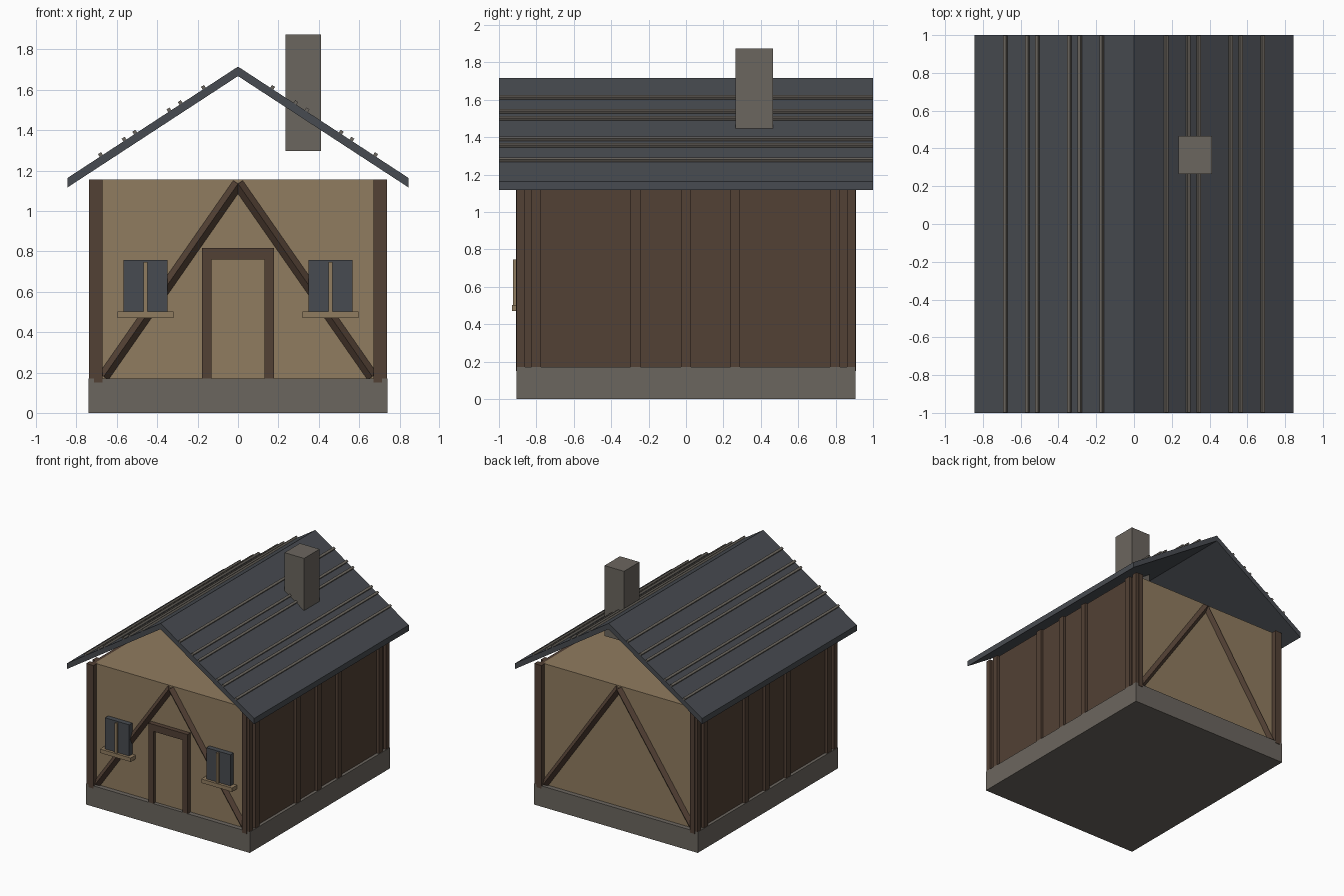
import bpy
import math
from mathutils import Vector

cube = bpy.data.objects.get("Cube")
if cube:
    bpy.data.objects.remove(cube, do_unlink=True)


def material(name, rgb):
    mat = bpy.data.materials.new(name)
    mat.use_nodes = True
    mat.diffuse_color = (*rgb, 1)
    mat.node_tree.nodes["Principled BSDF"].inputs["Base Color"].default_value = (*rgb, 1)
    return mat


PLASTER = material("tan plaster", (0.28, 0.20, 0.115))
TIMBER = material("brown timber", (0.085, 0.052, 0.035))
STONE = material("grey stone", (0.148, 0.133, 0.114))
SLATE = material("blue grey slate", (0.064, 0.071, 0.082))


def prism(name, profile, y0, y1, mat):
    """Extrude an (x, z) outline from y0 to y1."""
    n = len(profile)
    verts = [(x, y, z) for y in (y0, y1) for x, z in profile]
    faces = [tuple(range(n)), tuple(reversed(range(n, 2 * n)))]
    faces += [(i, i + n, (i + 1) % n + n, (i + 1) % n) for i in range(n)]
    mesh = bpy.data.meshes.new(name)
    mesh.from_pydata(verts, [], faces)
    mesh.materials.append(mat)
    obj = bpy.data.objects.new(name, mesh)
    bpy.context.collection.objects.link(obj)
    return obj


def box(name, xs, ys, zs, mat):
    x0, x1 = sorted(xs)
    y0, y1 = sorted(ys)
    z0, z1 = zs
    return prism(name, [(x0, z0), (x1, z0), (x1, z1), (x0, z1)], y0, y1, mat)


def beam(name, start, end, size, mat):
    """Square timber between two points, turned so an edge faces outward."""
    a, b = Vector(start), Vector(end)
    half, length = size / 2, (b - a).length
    obj = box(name, (-half, half), (-half, half), (0, length), mat)
    obj.rotation_mode = 'QUATERNION'
    side = Vector((0, 1, 0))
    along = (b - a).normalized()
    across = side.cross(along)
    from mathutils import Matrix
    frame = Matrix((across, side, along)).transposed()
    turn = Matrix.Rotation(math.radians(45), 3, 'Z')
    obj.rotation_quaternion = (frame @ turn).to_quaternion()
    obj.location = a
    return obj


# Masonry base and plastered body
BASE, EAVE, WALL = 0.17, 1.155, 0.867
box("foundation", (-0.74, 0.74), (-0.905, 0.905), (0, BASE), STONE)
box("plaster_body", (-0.69, 0.69), (-WALL, WALL), (BASE, EAVE), PLASTER)

# Timber side walls, studs and corner posts
for sx, side in ((1, "left"), (-1, "right")):
    box(side + "_timber_wall", (sx * 0.69, sx * 0.715), (-0.9, 0.9), (BASE, EAVE), TIMBER)
    for i, y in enumerate((-0.80, -0.27, 0, 0.263, 0.797)):
        box(f"{side}_stud_{i + 1}", (sx * 0.70, sx * 0.737), (y - 0.026, y + 0.026),
            (BASE, EAVE), TIMBER)
    for sy, end in ((-1, "front"), (1, "back")):
        box(f"{end}_{side}_corner_post", (sx * 0.672, sx * 0.714), (sy * 0.85, sy * 0.909),
            (0.15, EAVE), TIMBER)
        beam(f"{end}_{side}_brace", (sx * 0.665, sy * WALL, 0.18), (0, sy * WALL, 1.135),
             0.04, TIMBER)
        box(f"{end}_{side}_corner_trim", (sx * 0.705, sx * 0.737), (sy * 0.86, sy * 0.905),
            (BASE, EAVE), TIMBER)

# Door with its frame
box("door", (-0.135, 0.135), (-0.875, -0.86), (BASE, 0.76), PLASTER)
for sx, side in ((1, "left"), (-1, "right")):
    box(side + "_door_jamb", (sx * 0.132, sx * 0.178), (-0.905, -0.86), (BASE, 0.76), TIMBER)
box("door_lintel", (-0.178, 0.178), (-0.905, -0.86), (0.76, 0.817), TIMBER)

# Windows with centre bar and sill
for x, side in ((0.458, "left"), (-0.458, "right")):
    box(side + "_window", (x - 0.109, x + 0.109), (-0.908, -0.86), (0.50, 0.757), SLATE)
    box(side + "_window_bar", (x - 0.01, x + 0.01), (-0.925, -0.90), (0.50, 0.747), PLASTER)
    box(side + "_window_sill", (x - 0.139, x + 0.139), (-0.93, -0.86), (0.47, 0.502), PLASTER)

# Gable roof shell
RIDGE, SLOPE, EDGE, THICK = 1.715, 0.653, 0.845, 0.047
low = RIDGE - SLOPE * EDGE
prism("roof", [(-EDGE, low), (-EDGE, low - THICK), (0, RIDGE - THICK),
               (EDGE, low - THICK), (EDGE, low), (0, RIDGE)], -1, 1, SLATE)

# Battens running along both roof slopes
for sx, side in ((1, "left"), (-1, "right")):
    for i, x in enumerate((0.167, 0.282, 0.338, 0.507, 0.56, 0.677)):
        batten = box(f"{side}_batten_{i + 1}", (-0.009, 0.009), (-0.999, 0.999),
                     (-0.01, 0.016), STONE)
        batten.rotation_euler.y = sx * math.atan(SLOPE)
        batten.location = (sx * x, 0, RIDGE - SLOPE * x)

# Chimney through the left slope
box("chimney", (0.235, 0.412), (0.265, 0.465), (1.298, 1.873), STONE)
